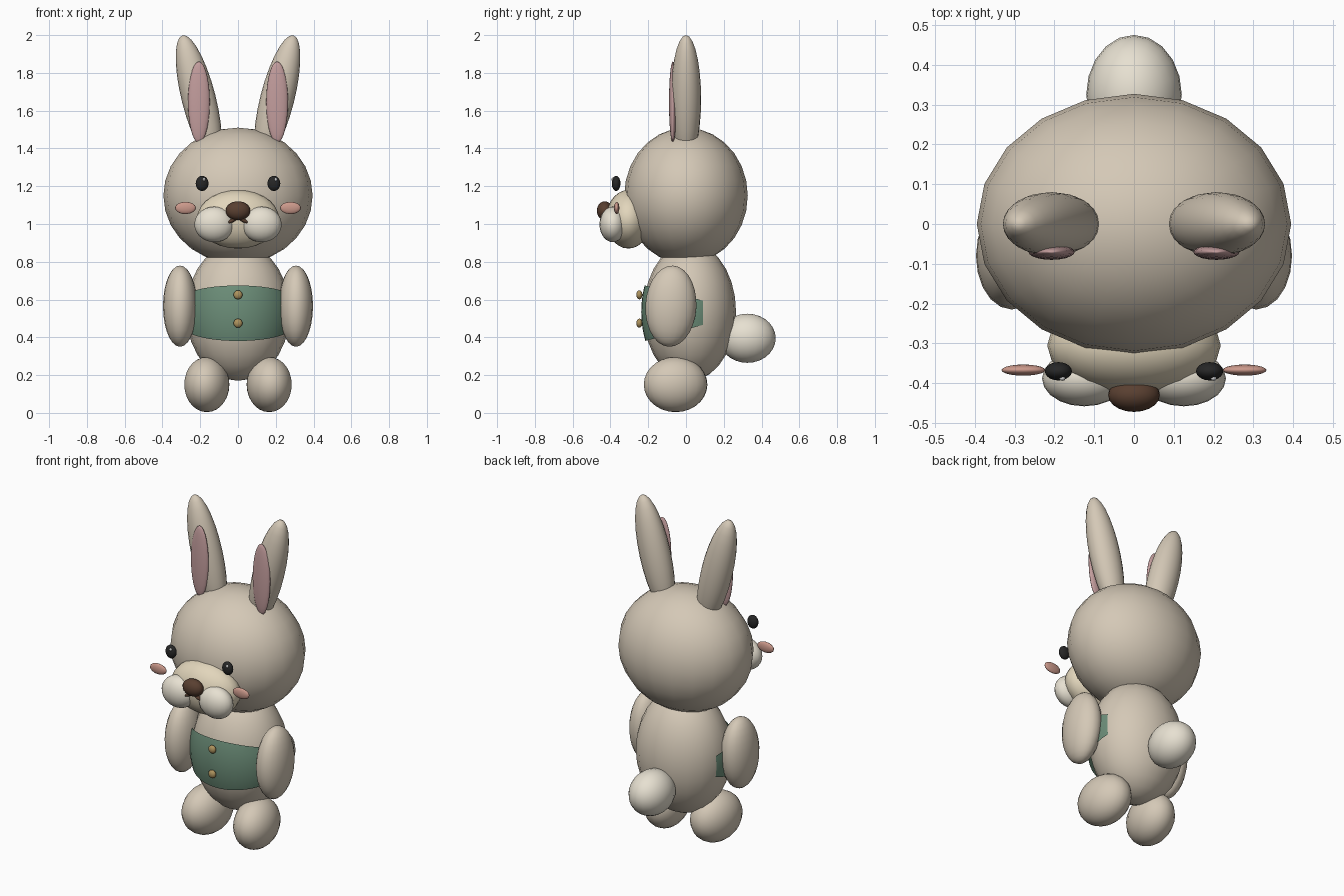
import bpy, bmesh
from math import radians
from mathutils import Vector

if "Cube" in bpy.data.objects:
    bpy.data.objects.remove(bpy.data.objects["Cube"])


def material(name, rgb):
    m = bpy.data.materials.new(name)
    m.diffuse_color = (*rgb, 1)
    m.use_nodes = True
    m.node_tree.nodes["Principled BSDF"].inputs["Base Color"].default_value = m.diffuse_color
    return m


FUR = material("fur", (0.66, 0.58, 0.47))
CREAM = material("cream", (0.76, 0.67, 0.50))
WHITE = material("soft_white", (0.80, 0.75, 0.64))
PINK = material("ear_pink", (0.55, 0.34, 0.34))
BLUSH = material("blush", (0.60, 0.32, 0.26))
BROWN = material("nose_brown", (0.10, 0.05, 0.03))
BLACK = material("eye_black", (0.02, 0.02, 0.02))
GREEN = material("vest_green", (0.15, 0.27, 0.19))
GOLD = material("button_gold", (0.42, 0.29, 0.11))
GLINT = material("glint", (0.95, 0.95, 0.95))


def blob(name, mat, center, radii, rot=(0, 0, 0), seg=20, rings=14):
    bpy.ops.mesh.primitive_uv_sphere_add(segments=seg, ring_count=rings, location=center,
                                         rotation=[radians(a) for a in rot])
    ob = bpy.context.object
    ob.name = name
    ob.scale = radii
    bpy.ops.object.transform_apply(location=False, rotation=False, scale=True)
    bpy.ops.object.shade_smooth()
    ob.data.materials.append(mat)
    return ob


def pair(name, mat, center, radii, rot=(0, 0, 0), **kw):
    x, y, z = center
    for side, s in (("left", -1), ("right", 1)):
        blob(f"{name}_{side}", mat, (s * x, y, z), radii, (rot[0], s * rot[1], s * rot[2]), **kw)


# head, torso and tail
blob("head", FUR, (0, 0, 1.15), (0.395, 0.327, 0.36))
blob("torso", FUR, (0, 0.02, 0.535), (0.275, 0.245, 0.365))
blob("tail", WHITE, (0, 0.325, 0.395), (0.12, 0.15, 0.13))

# limbs
pair("arm", FUR, (0.307, -0.08, 0.565), (0.09, 0.135, 0.215), (-3, 0, 0))
pair("foot", FUR, (0.165, -0.055, 0.15), (0.119, 0.17, 0.146), (0, 0, 8))

# ears
pair("ear", FUR, (0.2075, 0, 1.662), (0.09, 0.08, 0.348), (0, 14.3, 0))
pair("inner_ear", PINK, (0.207, -0.07, 1.645), (0.058, 0.02, 0.215))

# face
blob("muzzle", CREAM, (0, -0.305, 1.025), (0.218, 0.12, 0.155))
pair("muzzle_puff", WHITE, (0.125, -0.388, 0.998), (0.106, 0.07, 0.094))
blob("nose", BROWN, (0, -0.43, 1.07), (0.065, 0.042, 0.05))
pair("mouth", BROWN, (0.028, -0.428, 1.02), (0.033, 0.014, 0.01), (0, 28, 0), seg=12, rings=8)
pair("eye", BLACK, (0.19, -0.37, 1.215), (0.034, 0.023, 0.04))
for side, x in (("left", -0.18), ("right", 0.2)):
    blob(f"eye_glint_{side}", GLINT, (x, -0.388, 1.236), (0.008, 0.006, 0.009), seg=8, rings=6)
pair("cheek", BLUSH, (0.278, -0.367, 1.085), (0.055, 0.014, 0.032))

# vest: a slightly larger torso shell trimmed to a tapering band around the front
vest = blob("vest", GREEN, (0, 0.01, 0.535), (0.283, 0.247, 0.375), seg=40, rings=28)
bm = bmesh.new()
bm.from_mesh(vest.data)
cuts = [((0, -0.22, 0.675), (0, 0.26, 1)),
        ((0, -0.20, 0.385), (0, 0.28, -1)),
        ((0, 0.09, 0.5), (0, 1, 0))]
for point, normal in cuts:
    bmesh.ops.bisect_plane(bm, geom=bm.verts[:] + bm.edges[:] + bm.faces[:],
                           plane_co=Vector(point) - vest.location,
                           plane_no=Vector(normal).normalized(), clear_outer=True)
bm.to_mesh(vest.data)
bm.free()

# buttons
for i, z in enumerate((0.475, 0.625)):
    blob(f"button_{i + 1}", GOLD, (0, -0.247, z), (0.024, 0.016, 0.024), seg=14, rings=10)
